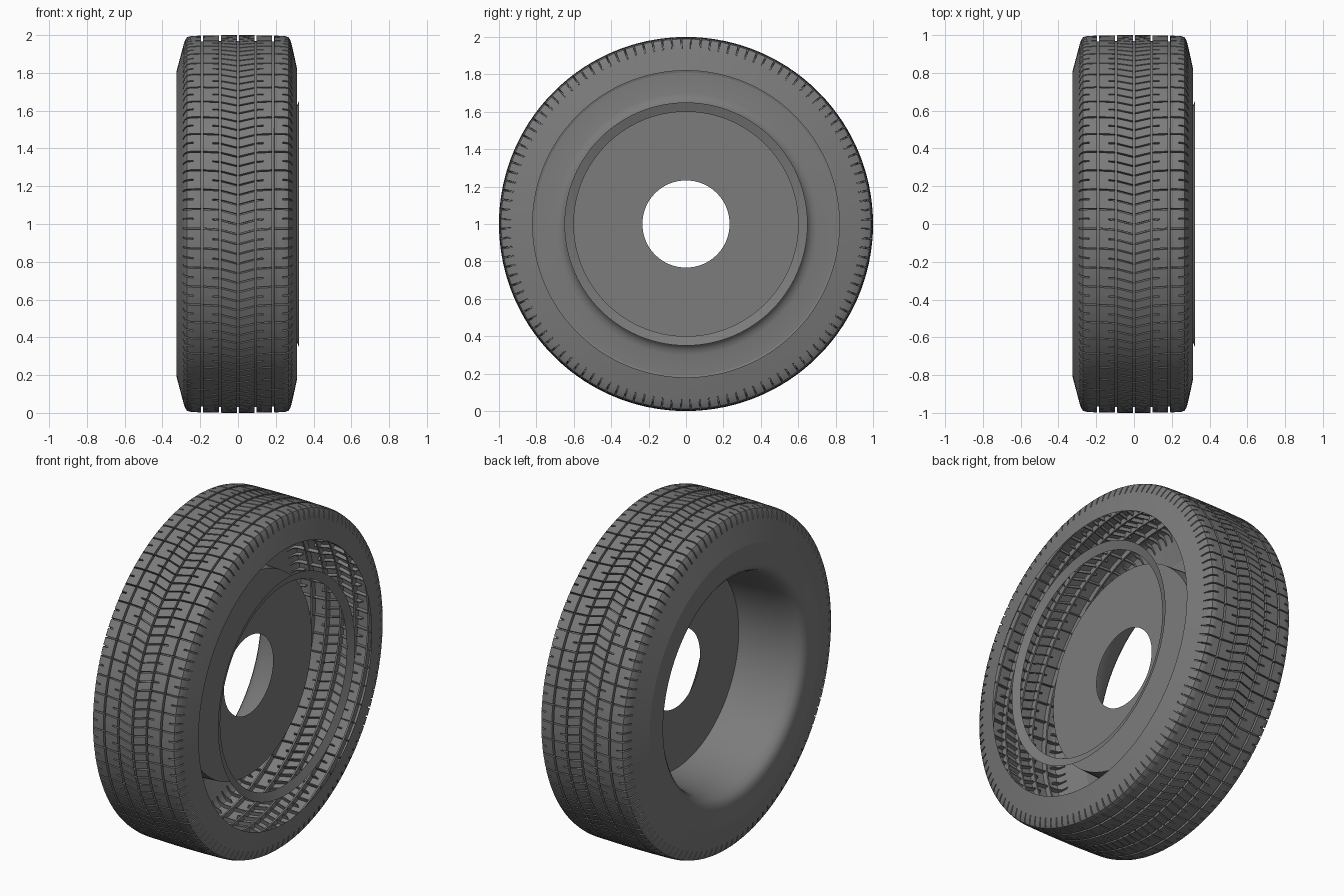
import bpy, bmesh
from math import sin, cos, pi

if "Cube" in bpy.data.objects:
    bpy.data.objects.remove(bpy.data.objects["Cube"])

# Dark rubber grey
rubber = bpy.data.materials.new("dark_rubber")
rubber.diffuse_color = (0.2, 0.2, 0.2, 1)
rubber.use_nodes = True
rubber.node_tree.nodes["Principled BSDF"].inputs["Base Color"].default_value = rubber.diffuse_color


def finish(name, rows, angle=30):
    """Skin a closed loop of vertex rows into a smooth shaded sheet."""
    me = bpy.data.meshes.new(name)
    bm = bmesh.new()
    grid = [[bm.verts.new(p) for p in row] for row in rows]
    n = len(grid)
    for i in range(n):
        a, b = grid[i], grid[(i + 1) % n]
        for j in range(len(a) - 1):
            bm.faces.new((a[j], b[j], b[j + 1], a[j + 1]))
    bm.to_mesh(me)
    bm.free()
    me.materials.append(rubber)
    ob = bpy.data.objects.new(name, me)
    bpy.context.collection.objects.link(ob)
    bpy.ops.object.select_all(action='DESELECT')
    ob.select_set(True)
    bpy.context.view_layer.objects.active = ob
    bpy.ops.object.shade_smooth_by_angle(angle=angle * pi / 180)
    return ob


def point(x, r, t):
    """Point on the wheel: t = 0 faces front, rising t goes up."""
    return (x, -r * cos(t), 1 + r * sin(t))


def lathe(name, profile, n=120):
    return finish(name, [[point(x, r, 2 * pi * i / n) for x, r in profile]
                         for i in range(n)])


# Tread profile columns: (x, radius, is groove bottom)
GROOVES = (-0.19, -0.095, 0.0, 0.093, 0.186)
cols = [(-0.325, 0.81, 0), (-0.292, 0.935, 0), (-0.288, 0.95, 0),
        (-0.281, 0.972, 0), (-0.27, 0.989, 0), (-0.25, 0.995, 0)]
for g in GROOVES:
    crown = 1 - 0.07 * g * g
    cols += [(g - 0.006, crown, 0), (g - 0.005, crown, 1),
             (g + 0.005, crown, 1), (g + 0.006, crown, 0)]
cols += [(s * x, 1 - 0.07 * x * x, 0) for s in (-1, 1)
         for x in (0.05, 0.125, 0.135, 0.235, 0.242)]
cols += [(0.25, 0.995, 0), (0.268, 0.989, 0), (0.278, 0.972, 0),
         (0.284, 0.95, 0), (0.288, 0.935, 0), (0.313, 0.82, 0)]
cols.sort()


def sweep(x):
    """Chevron offset of the cross grooves."""
    a = abs(x)
    return 0.27 * min(a, 0.095) + 0.06 * min(max(a - 0.095, 0), 0.095)


def cut(x, r, main):
    """Depth of a cross groove; minor grooves only cut part of a rib."""
    a = abs(x)
    if r < 0.94:
        return 0
    if main or a < 0.13 or a > 0.24:
        return 0.022
    return 0


# Tread with rib grooves and alternating long and short cross grooves
PITCHES = 120
rows = []
for p in range(PITCHES):
    for f, low in ((0.0, 0), (0.85, 0), (0.87, 1), (0.98, 1)):
        row = []
        for x, r, g in cols:
            d = 0.03 if g else (cut(x, r, p % 2 == 0) if low else 0)
            row.append(point(x, r - d, 2 * pi * (p + f) / PITCHES + sweep(x)))
        rows.append(row)
finish("tyre_tread", rows)

# Left sidewall rolling into the barrel, which ends at the hub plate
lathe("sidewall_and_barrel", [
    (-0.325, 0.811), (-0.325, 0.70), (-0.318, 0.672), (-0.30, 0.65),
    (-0.26, 0.632), (-0.19, 0.618), (-0.08, 0.608), (0.07, 0.60)])

# Hub plate with round centre hole
lathe("hub_plate", [(0.07, 0.60), (0.07, 0.233)])

# Free rim ring on the open side
lathe("rim_ring", [(0.302, 0.60), (0.322, 0.65)])
